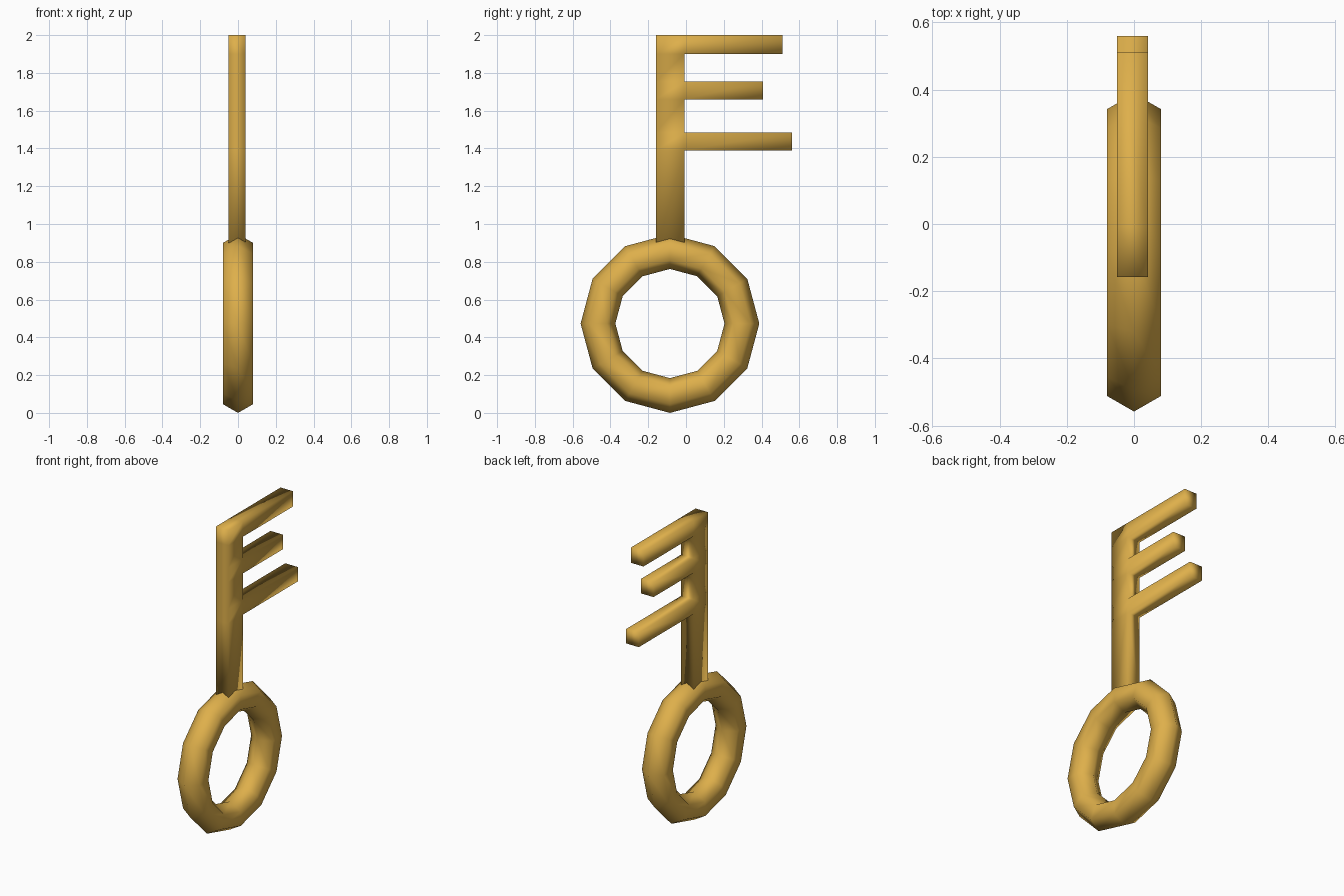
import bpy, bmesh, math
from mathutils import Vector

cube = bpy.data.objects.get("Cube")
if cube:
    bpy.data.objects.remove(cube, do_unlink=True)

# Single gold material
GOLD = (0.73, 0.43, 0.07, 1)
gold = bpy.data.materials.new("gold")
gold.use_nodes = True
gold.diffuse_color = GOLD
bsdf = gold.node_tree.nodes["Principled BSDF"]
bsdf.inputs["Base Color"].default_value = GOLD
bsdf.inputs["Roughness"].default_value = 0.6


def finish(bm, name):
    bmesh.ops.remove_doubles(bm, verts=bm.verts, dist=0.0001)
    bmesh.ops.recalc_face_normals(bm, faces=bm.faces)
    for f in bm.faces:
        f.smooth = True
    mesh = bpy.data.meshes.new(name)
    bm.to_mesh(mesh)
    bm.free()
    mesh.materials.append(gold)
    obj = bpy.data.objects.new(name, mesh)
    bpy.context.collection.objects.link(obj)
    return obj


# Ring handle: a hexagonal tube swept round twelve sides
CENTRE_Y, CENTRE_Z = -0.085, 0.473
MAJOR, MINOR, SIDES, TUBE = 0.381, 0.092, 12, 6
bm = bmesh.new()
rings = []
for i in range(SIDES):
    a = math.tau * i / SIDES
    ring = []
    for j in range(TUBE):
        b = math.tau * j / TUBE
        r = MAJOR + MINOR * math.cos(b)
        ring.append(bm.verts.new((MINOR * math.sin(b),
                                  CENTRE_Y + r * math.cos(a),
                                  CENTRE_Z + r * math.sin(a))))
    rings.append(ring)
for i in range(SIDES):
    here, there = rings[i], rings[(i + 1) % SIDES]
    for j in range(TUBE):
        k = (j + 1) % TUBE
        bm.faces.new((here[j], there[j], there[k], here[k]))
finish(bm, "ring_handle")

# Shaft and teeth: a flat profile of quads, extruded to thickness
LEFT, RIGHT = -0.05, 0.041
BACK, FRONT = -0.008, -0.158
levels = [0.86, 1.39, 1.485, 1.66, 1.755, 1.9, 2.0]
tooth_ends = {1: 0.56, 3: 0.408, 5: 0.512}
bm = bmesh.new()


def quad(y0, y1, z0, z1):
    corners = ((y0, z0), (y1, z0), (y1, z1), (y0, z1))
    bm.faces.new([bm.verts.new((LEFT, y, z)) for y, z in corners])


for i in range(len(levels) - 1):
    quad(FRONT, BACK, levels[i], levels[i + 1])
    if i in tooth_ends:
        quad(BACK, tooth_ends[i], levels[i], levels[i + 1])
bmesh.ops.remove_doubles(bm, verts=bm.verts, dist=0.0001)
extruded = bmesh.ops.extrude_face_region(bm, geom=bm.faces[:], use_keep_orig=True)
moved = [v for v in extruded["geom"] if isinstance(v, bmesh.types.BMVert)]
bmesh.ops.translate(bm, verts=moved, vec=Vector((RIGHT - LEFT, 0, 0)))
finish(bm, "shaft_and_teeth")
